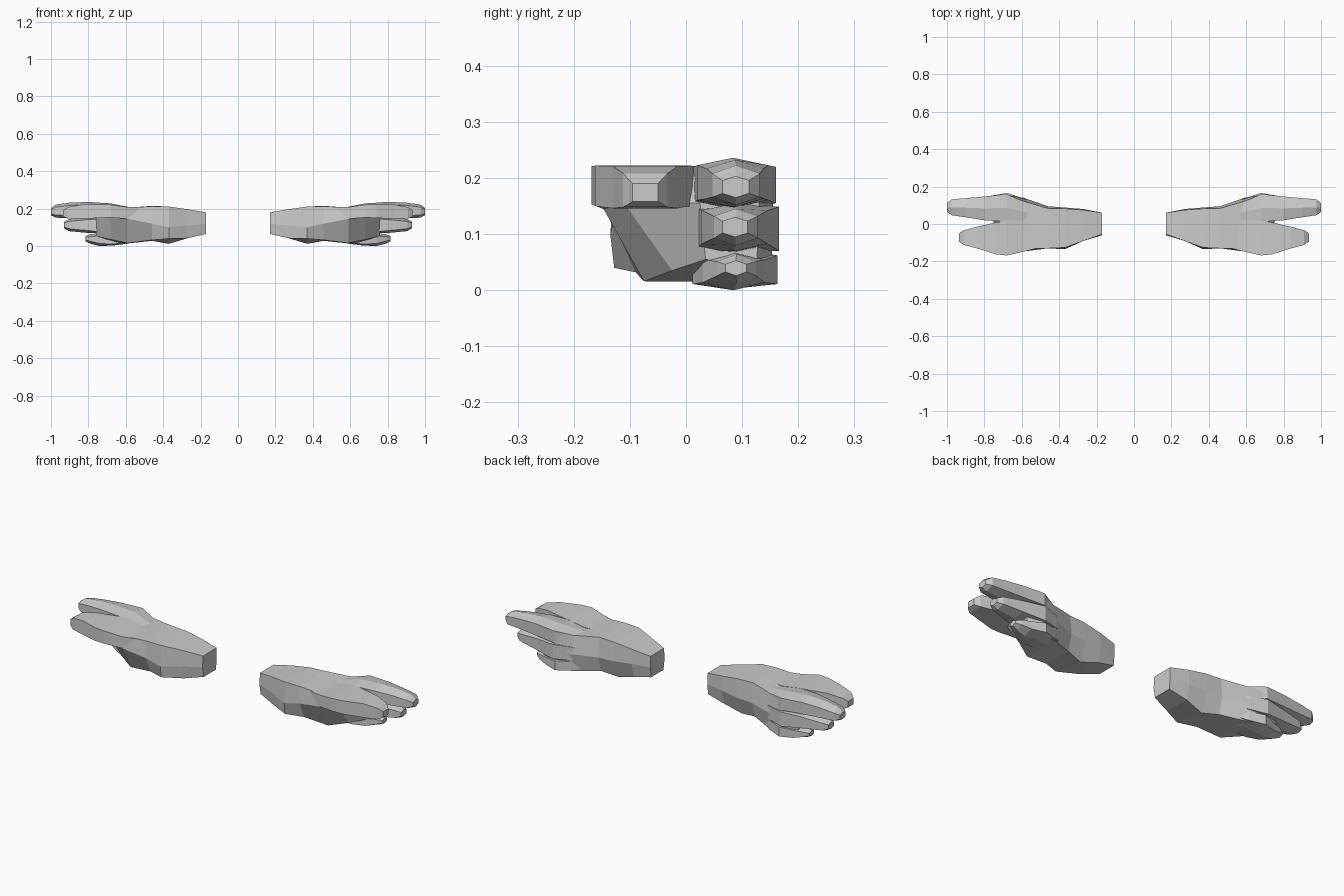
import bpy, bmesh


def loft(name, stations):
    """Skin equal-sized (y, z) sections placed along x, then mirror to the other hand."""
    bm = bmesh.new()
    rings = [[bm.verts.new((x, y, z)) for y, z in sec] for x, sec in stations]
    n = len(rings[0])
    for a, b in zip(rings, rings[1:]):
        for i in range(n):
            j = (i + 1) % n
            bm.faces.new((a[i], a[j], b[j], b[i]))
    bm.faces.new(rings[0])
    bm.faces.new(rings[-1])
    bmesh.ops.recalc_face_normals(bm, faces=bm.faces)
    me = bpy.data.meshes.new(name)
    bm.to_mesh(me)
    bm.free()
    ob = bpy.data.objects.new(name, me)
    bpy.context.collection.objects.link(ob)
    m = ob.modifiers.new("other_hand", 'MIRROR')
    m.use_mirror_merge = False
    return ob


def section(y0, y1, z0, z1, c=0.3):
    """Six-sided finger section: domed top and bottom, upright sides."""
    h = (z1 - z0) * c
    ym = (y0 + y1) / 2
    return [(y0, z0 + h), (ym, z0), (y1, z0 + h), (y1, z1 - h), (ym, z1), (y0, z1 - h)]


def digit(name, rows):
    return loft(name, [(r[0], section(*r[1:])) for r in rows])


# Palm and wrist: back top, front top, front middle, front bottom, back bottom, back middle
loft("palm", [
    (0.17, [(0.06, .18), (-0.055, .18), (-0.06, .12), (-0.05, .065), (0.055, .065), (0.06, .12)]),
    (0.27, [(0.075, .197), (-0.09, .197), (-0.09, .11), (-0.08, .042), (0.06, .042), (0.08, .12)]),
    (0.37, [(0.082, .211), (-0.126, .211), (-0.135, .10), (-0.128, .04), (0.05, .012), (0.088, .11)]),
    (0.46, [(0.084, .215), (-0.13, .213), (-0.13, .12), (-0.09, .032), (0.07, .028), (0.095, .11)]),
    (0.59, [(0.122, .205), (-0.13, .205), (-0.147, .145), (-0.075, .016), (0.125, .014), (0.14, .11)]),
    (0.68, [(0.154, .215), (0.0, .215), (-0.11, .155), (-0.025, .035), (0.15, .015), (0.156, .11)]),
    (0.76, [(0.13, .2), (0.03, .2), (0.025, .155), (0.035, .055), (0.125, .04), (0.13, .11)]),
])

# Three fingers stacked under each other: x, y range, z range, bevel
digit("upper_finger", [
    (0.50, 0.02, 0.08, .16, .20, .2),
    (0.59, 0.01, 0.12, .147, .21, .08),
    (0.68, 0.012, 0.16, .147, .228, .1),
    (0.80, 0.02, 0.147, .147, .236, .15),
    (0.90, 0.036, 0.138, .148, .232, .18),
    (0.975, 0.047, 0.132, .152, .222, .2),
    (1.00, 0.065, 0.112, .165, .203, .2),
])
digit("middle_finger", [
    (0.50, 0.02, 0.085, .08, .145, .2),
    (0.59, 0.015, 0.137, .072, .15, .05),
    (0.68, 0.015, 0.166, .066, .153, .05),
    (0.80, 0.028, 0.145, .07, .155, .15),
    (0.905, 0.05, 0.128, .08, .145, .2),
    (0.93, 0.065, 0.11, .095, .13, .2),
])
digit("lower_finger", [
    (0.50, 0.02, 0.08, .035, .075, .2),
    (0.59, 0.01, 0.133, .013, .072, .08),
    (0.67, 0.012, 0.163, .003, .07, .12),
    (0.74, 0.03, 0.14, .0, .068, .2),
    (0.79, 0.055, 0.125, .013, .064, .25),
    (0.815, 0.07, 0.108, .026, .053, .25),
])


# Thumb: square-sided, lying along the front upper edge
def thumb_section(y0, y1, z0, z1):
    return [(y0, z0), (y1, z0), (y1, z1), (y0, z1)]


loft("thumb", [(r[0], thumb_section(*r[1:])) for r in [
    (0.50, -0.125, 0.01, .14, .207),
    (0.59, -0.148, 0.02, .145, .208),
    (0.68, -0.168, 0.018, .153, .221),
    (0.74, -0.162, 0.008, .15, .222),
    (0.84, -0.13, -0.015, .146, .221),
    (0.91, -0.112, -0.033, .148, .208),
    (0.935, -0.095, -0.05, .158, .19),
]])
